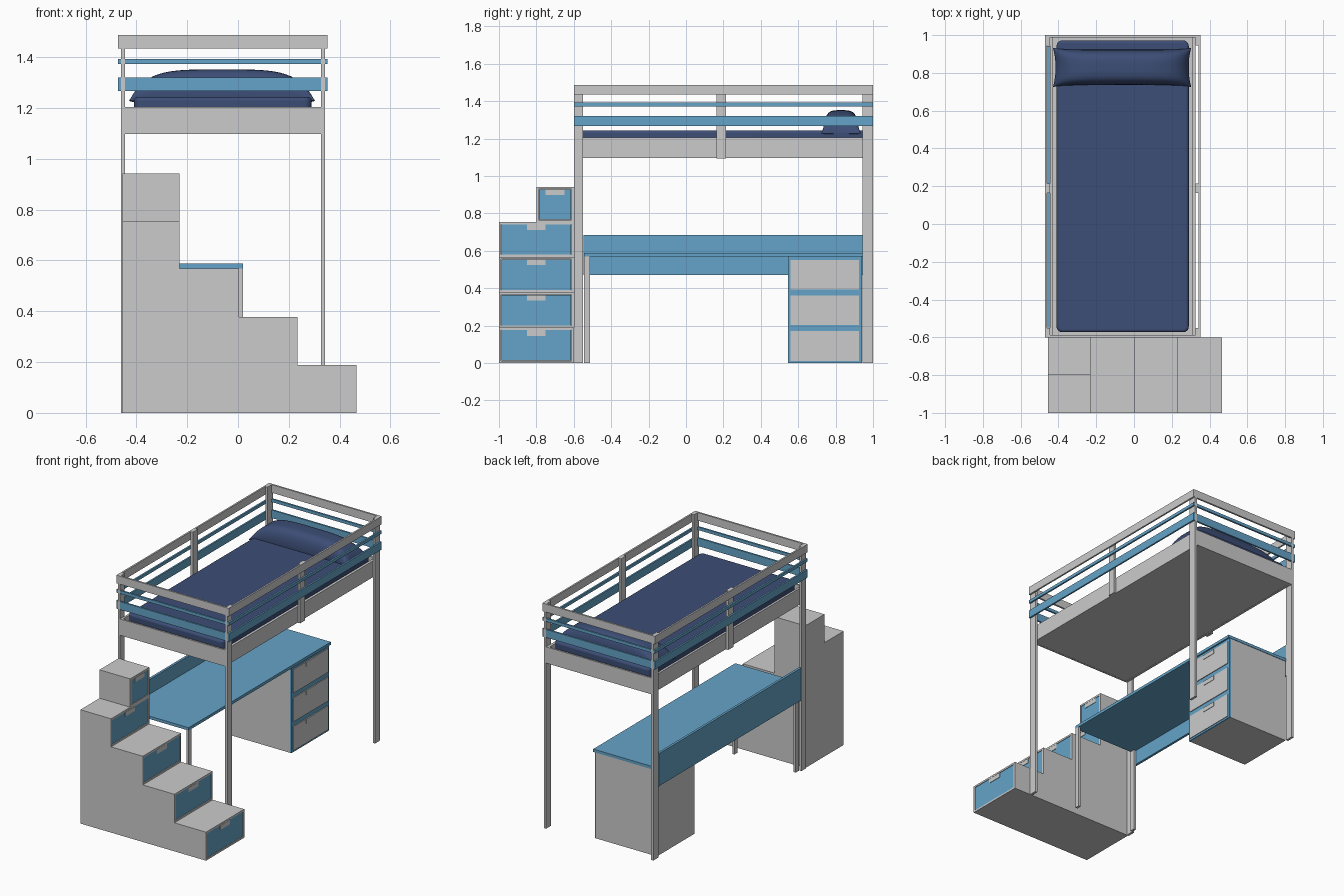
import bpy, bmesh, math

if "Cube" in bpy.data.objects:
    bpy.data.objects.remove(bpy.data.objects["Cube"])


def material(name, color):
    m = bpy.data.materials.new(name)
    m.diffuse_color = color
    m.use_nodes = True
    m.node_tree.nodes["Principled BSDF"].inputs["Base Color"].default_value = m.diffuse_color
    return m


BLUE = material("sky_blue", (0.13, 0.37, 0.58, 1))
NAVY = material("navy", (0.045, 0.075, 0.18, 1))


def finish(name, bm, mat=None):
    bmesh.ops.recalc_face_normals(bm, faces=bm.faces)
    me = bpy.data.meshes.new(name)
    bm.to_mesh(me)
    bm.free()
    ob = bpy.data.objects.new(name, me)
    bpy.context.collection.objects.link(ob)
    if mat:
        me.materials.append(mat)
    return ob


def box(name, x, y, z, mat=None):
    bm = bmesh.new()
    bmesh.ops.create_cube(bm, size=1)
    for v in bm.verts:
        v.co = [r[0] + (c + 0.5) * (r[1] - r[0]) for c, r in zip(v.co, (x, y, z))]
    return finish(name, bm, mat)


def smooth(ob):
    bpy.context.view_layer.objects.active = ob
    ob.select_set(True)
    bpy.ops.object.shade_smooth_by_angle(angle=math.radians(40))
    ob.select_set(False)


def recess_fronts(bm, border=0.012, depth=0.012):
    """Sink a drawer opening into every face that looks towards +x."""
    bm.normal_update()
    fronts = [f for f in bm.faces if f.normal.x > 0.9]
    bmesh.ops.inset_individual(bm, faces=fronts, thickness=border, use_even_offset=True)
    res = bmesh.ops.extrude_discrete_faces(bm, faces=fronts)["faces"]
    for f in res:
        for v in f.verts:
            v.co.x -= depth


def drawer(name, x, y, z, mat=None):
    """Drawer front with a small grip centred at its top edge."""
    box(name, (x - 0.014, x - 0.003), y, z, mat)
    cy = (y[0] + y[1]) / 2
    box(name + "_grip", (x - 0.01, x), (cy - 0.05, cy + 0.05), (z[1] - 0.03, z[1]))


# Bed posts and middle rail supports
XL, XR = -0.461, 0.326
T = 0.016
for side, x in (("left", XL), ("right", XR)):
    box(side + "_front_post", (x, x + T), (-0.6, -0.55), (0, 1.488))
    box(side + "_back_post", (x, x + T), (0.945, 1.0), (0, 1.488))
    box(side + "_middle_support", (x, x + T), (0.163, 0.215), (1.095, 1.488))

# Guard rails on four sides
for rail, z, mat in (("top_rail", (1.435, 1.488), None),
                     ("thin_rail", (1.373, 1.393), BLUE),
                     ("wide_rail", (1.267, 1.32), BLUE)):
    box("left_" + rail, (XL - 0.011, XL), (-0.6, 1.0), z, mat)
    box("right_" + rail, (XR + T, XR + T + 0.011), (-0.6, 1.0), z, mat)
    box("front_" + rail, (XL + T, XR), (-0.6, -0.588), z, mat)
    box("back_" + rail, (XL + T, XR), (0.988, 1.0), z, mat)

# Bed frame boards and slab
BZ = (1.097, 1.205)
box("left_bed_board", (-0.445, -0.43), (-0.588, 0.988), BZ)
box("right_bed_board", (0.308, 0.326), (-0.6, 1.0), BZ)
box("front_bed_board", (-0.445, 0.308), (-0.6, -0.588), BZ)
box("back_bed_board", (-0.445, 0.308), (0.988, 1.0), BZ)
box("bed_base", (-0.43, 0.308), (-0.588, 0.988), (1.098, 1.12))

# Mattress
mattress = box("mattress", (-0.41, 0.29), (-0.573, 0.972), (1.12, 1.243), NAVY)
bm = bmesh.new()
bm.from_mesh(mattress.data)
upright = [e for e in bm.edges if abs(e.verts[0].co.z - e.verts[1].co.z) > 0.05]
bmesh.ops.bevel(bm, geom=upright, offset=0.03, segments=5, affect='EDGES', profile=0.5)
bm.to_mesh(mattress.data)
bm.free()
bev = mattress.modifiers.new("soft_edges", 'BEVEL')
bev.width, bev.segments = 0.014, 4
smooth(mattress)

# Pillow: two domed sheets meeting at a seam
bm = bmesh.new()
NX, NY = 36, 20
for top in (True, False):
    rows = []
    for i in range(NX + 1):
        u = math.sin((i / NX - 0.5) * math.pi)
        row = []
        for j in range(NY + 1):
            v = math.sin((j / NY - 0.5) * math.pi)
            dome = max(0, 1 - u ** 4) ** 0.6 * max(0, 1 - v ** 4) ** 0.45
            px = -0.063 + u * (0.352 + 0.014 * v * v)
            py = 0.829 + v * (0.094 + 0.01 * u ** 8)
            pz = 1.24 + (0.112 if top else -0.03) * dome - 0.012 * u ** 8
            row.append(bm.verts.new((px, py, pz)))
        rows.append(row)
    for i in range(NX):
        for j in range(NY):
            bm.faces.new((rows[i][j], rows[i + 1][j], rows[i + 1][j + 1], rows[i][j + 1]))
bmesh.ops.remove_doubles(bm, verts=bm.verts, dist=0.0002)
smooth(finish("pillow", bm, NAVY))

# Staircase carcass, extruded from its stepped outline
ends = (0.466, 0.234, 0.003, -0.23)
levels = (0, 0.189, 0.378, 0.568, 0.754)
outline = [(-0.455, 0)]
for k, x in enumerate(ends):
    outline += [(x, levels[k]), (x, levels[k + 1])]
outline.append((-0.455, levels[-1]))
bm = bmesh.new()
face = bm.faces.new([bm.verts.new((x, -1.0, z)) for x, z in outline])
ext = bmesh.ops.extrude_face_region(bm, geom=[face])["geom"]
for v in ext:
    if isinstance(v, bmesh.types.BMVert):
        v.co.y = -0.6
bmesh.ops.recalc_face_normals(bm, faces=bm.faces)
recess_fronts(bm)
finish("stair_carcass", bm)
for k, x in enumerate(ends):
    drawer(f"stair_drawer_{k + 1}", x, (-0.986, -0.614), (levels[k] + 0.013, levels[k + 1] - 0.013), BLUE)

# Top step box
top_box = box("top_step", (-0.455, -0.23), (-0.8, -0.6), (0.754, 0.942))
bm = bmesh.new()
bm.from_mesh(top_box.data)
recess_fronts(bm)
bm.to_mesh(top_box.data)
bm.free()
drawer("top_step_drawer", -0.23, (-0.786, -0.614), (0.767, 0.929), BLUE)

# Desk
box("desk_top", (-0.445, 0.02), (-0.545, 0.943), (0.569, 0.588), BLUE)
box("desk_back_panel", (-0.461, -0.445), (-0.548, 0.943), (0.47, 0.685), BLUE)
for name, x in (("desk_front_leg", 0.004), ("desk_back_leg", -0.445)):
    box(name, (x, x + T), (-0.545, -0.513), (0, 0.569))

# Drawer pedestal under the desk
box("pedestal", (-0.445, 0.0), (0.545, 0.94), (0, 0.569))
box("pedestal_face_frame", (0.0, 0.01), (0.545, 0.94), (0, 0.569), BLUE)
for k, z in enumerate(((0.012, 0.172), (0.203, 0.362), (0.393, 0.55))):
    drawer(f"pedestal_drawer_{k + 1}", 0.018, (0.559, 0.926), z)
